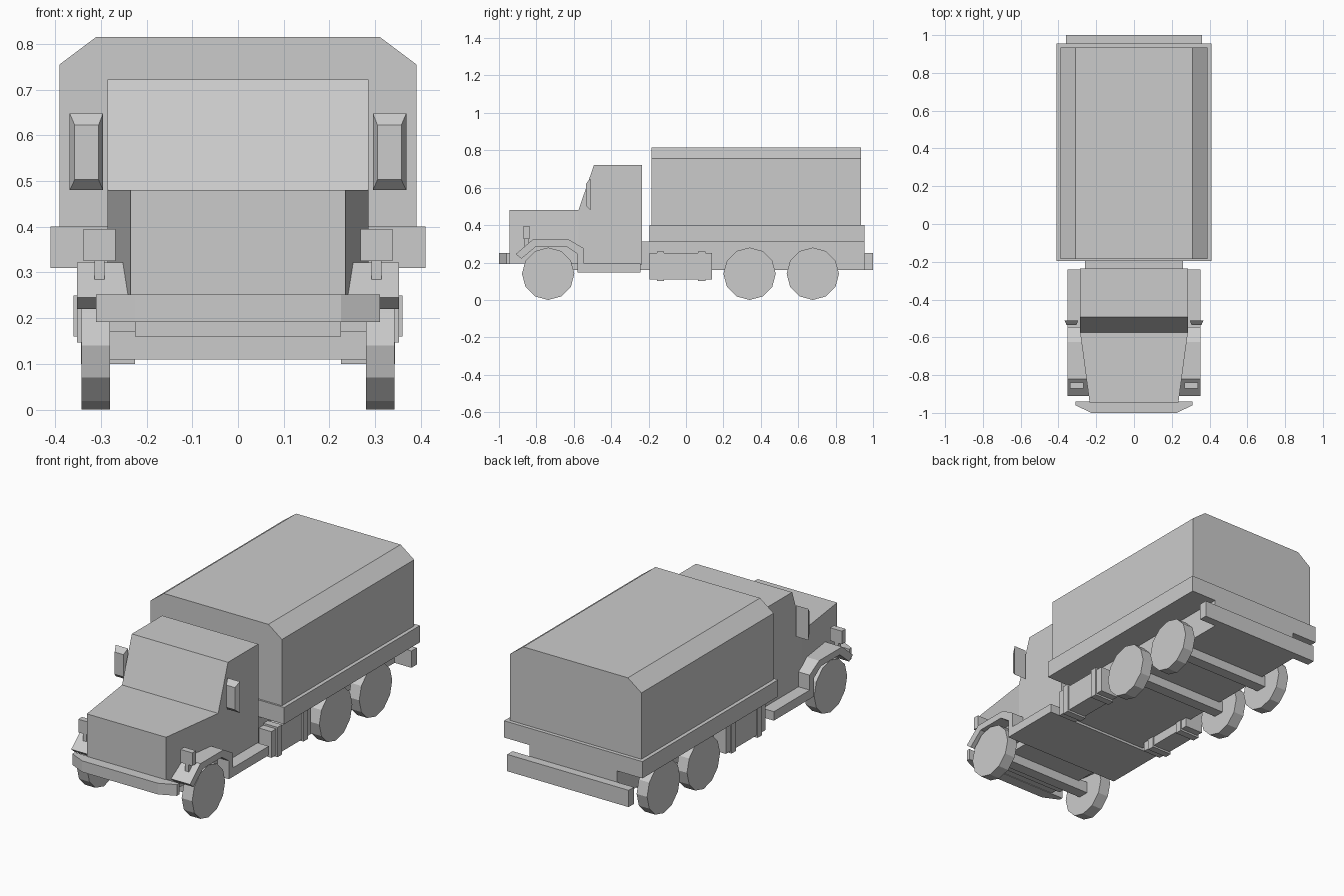
import bpy, bmesh, math

if "Cube" in bpy.data.objects:
    bpy.data.objects.remove(bpy.data.objects["Cube"])


def make(name, verts, faces):
    """Mesh object from points, normals made consistent."""
    me = bpy.data.meshes.new(name)
    bm = bmesh.new()
    vs = [bm.verts.new(v) for v in verts]
    for f in faces:
        bm.faces.new([vs[i] for i in f])
    bmesh.ops.recalc_face_normals(bm, faces=bm.faces)
    bm.to_mesh(me)
    bm.free()
    ob = bpy.data.objects.new(name, me)
    bpy.context.collection.objects.link(ob)
    return ob


def loft(name, a, b):
    """Solid between two matching outlines."""
    n = len(a)
    sides = [(i, (i + 1) % n, n + (i + 1) % n, n + i) for i in range(n)]
    return make(name, a + b, [tuple(range(n)), tuple(range(n, 2 * n))] + sides)


def box(name, x0, x1, y0, y1, z0, z1):
    ring = [(x0, y0), (x1, y0), (x1, y1), (x0, y1)]
    return loft(name, [(x, y, z0) for x, y in ring], [(x, y, z1) for x, y in ring])


def side_profile(name, pts, x0, x1):
    return loft(name, [(x0, y, z) for y, z in pts], [(x1, y, z) for y, z in pts])


def mirror(ob):
    ob.modifiers.new("mirror", 'MIRROR').use_axis[0] = True
    return ob


# Cargo bed, chassis and rear bumper
box("cargo_bed", -0.41, 0.41, -0.195, 0.955, 0.31, 0.40)
box("chassis", -0.26, 0.26, -0.255, 0.955, 0.16, 0.312)
box("rear_bumper", -0.36, 0.36, 0.955, 1.0, 0.16, 0.25)

# Canvas cover with chamfered roof edges
cover = [(-0.39, 0.40), (0.39, 0.40), (0.39, 0.755), (0.31, 0.815),
         (-0.31, 0.815), (-0.39, 0.755)]
loft("canvas_cover", [(x, -0.185, z) for x, z in cover],
     [(x, 0.935, z) for x, z in cover])

# Cab with sloped windscreen
side_profile("cab", [(-0.575, 0.19), (-0.235, 0.19), (-0.235, 0.722),
                     (-0.492, 0.722), (-0.575, 0.48)], -0.285, 0.285)

# Hood tapering to the front
hood = [(-0.235, -0.945), (0.235, -0.945), (0.285, -0.575), (-0.285, -0.575)]
loft("hood", [(x, y, 0.195) for x, y in hood], [(x, y, 0.48) for x, y in hood])
box("front_chassis", -0.225, 0.225, -0.86, -0.57, 0.16, 0.2)

# Front bumper with swept ends
bumper = [(-0.31, -0.94), (-0.31, -0.96), (-0.225, -1.0),
          (0.225, -1.0), (0.31, -0.96), (0.31, -0.94)]
loft("front_bumper", [(x, y, 0.192) for x, y in bumper],
     [(x, y, 0.252) for x, y in bumper])

# Fenders and running board
fender = [(-0.91, 0.245), (-0.82, 0.322), (-0.625, 0.322), (-0.545, 0.275),
          (-0.545, 0.17), (-0.58, 0.17), (-0.58, 0.245), (-0.64, 0.287),
          (-0.80, 0.287), (-0.88, 0.22)]
mirror(side_profile("front_fender", fender, 0.24, 0.352))
box("running_board", -0.352, 0.352, -0.58, -0.242, 0.147, 0.195)

# Headlights on stalks
mirror(box("headlight", 0.268, 0.338, -0.87, -0.838, 0.325, 0.395))
mirror(box("headlight_stalk", 0.292, 0.314, -0.866, -0.842, 0.285, 0.33))

# Wing mirrors, narrower at the front
mirror(loft("wing_mirror",
            [(x, -0.51, z) for x, z in ((0.295, 0.48), (0.368, 0.48), (0.368, 0.648), (0.295, 0.648))],
            [(x, -0.535, z) for x, z in ((0.305, 0.503), (0.357, 0.503), (0.357, 0.622), (0.305, 0.622))]))

# Fuel tanks with straps
mirror(box("fuel_tank", 0.23, 0.335, -0.195, 0.14, 0.11, 0.25))
for y in (-0.155, 0.065):
    mirror(box("tank_strap", 0.225, 0.343, y, y + 0.038, 0.10, 0.26))

# Twelve-sided wheels and their axles
for label, y in (("front", -0.737), ("middle", 0.34), ("rear", 0.678)):
    ring = [(y + 0.14 * math.sin(i * math.pi / 6), 0.14 - 0.14 * math.cos(i * math.pi / 6))
            for i in range(12)]
    mirror(side_profile(label + "_wheel", ring, 0.28, 0.342))
    box(label + "_axle", -0.285, 0.285, y - 0.03, y + 0.03, 0.11, 0.172)
